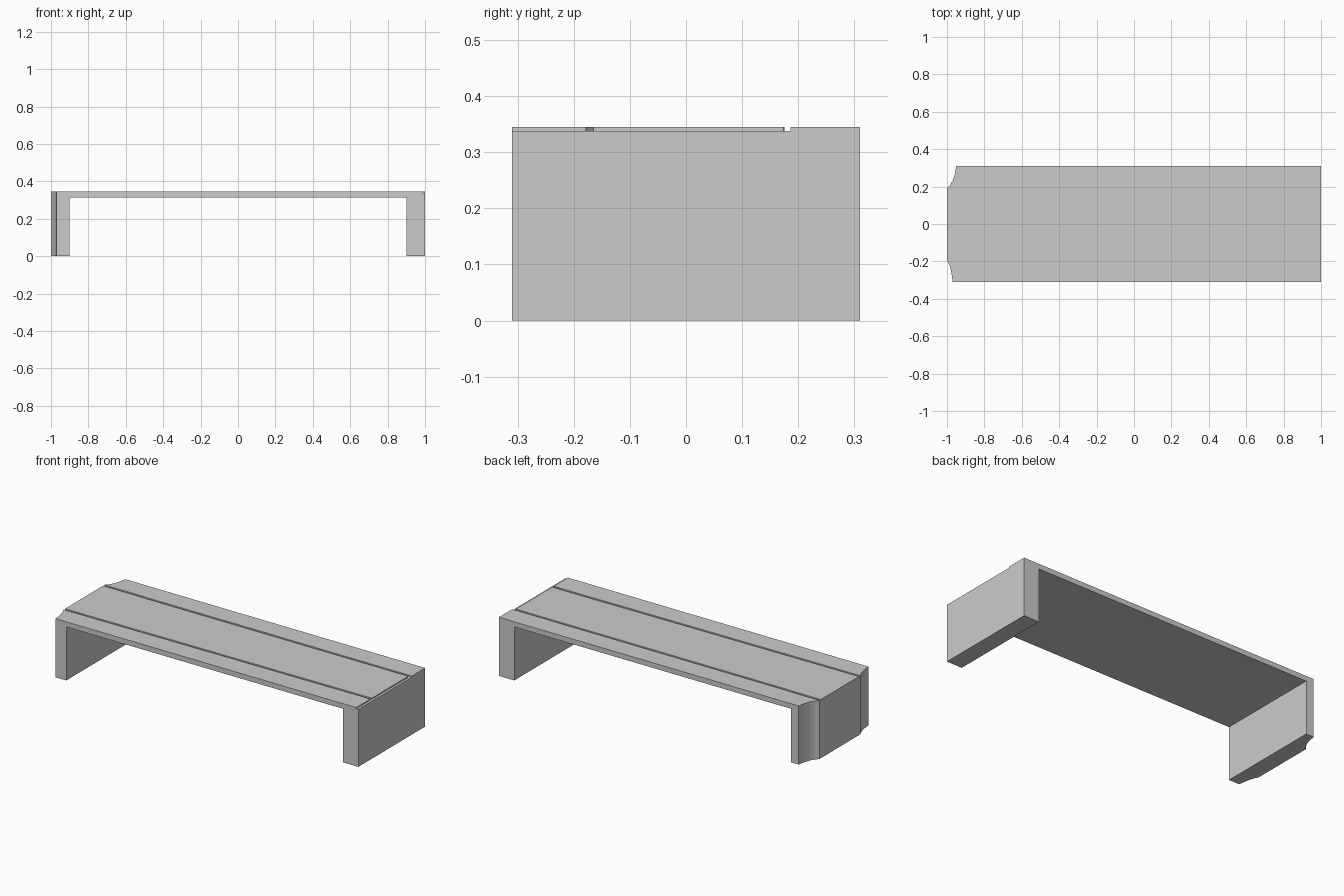
import bpy, bmesh

if "Cube" in bpy.data.objects:
    bpy.data.objects.remove(bpy.data.objects["Cube"])

TOP, FLOOR = 0.345, 0.338   # plank surface and groove floor


def prism(name, outline, z0, z1):
    """Extrude a plan outline (counter-clockwise) from z0 to z1."""
    bm = bmesh.new()
    face = bm.faces.new([bm.verts.new((x, y, z0)) for x, y in outline])
    ext = bmesh.ops.extrude_face_region(bm, geom=[face])
    verts = [g for g in ext["geom"] if isinstance(g, bmesh.types.BMVert)]
    bmesh.ops.translate(bm, verts=verts, vec=(0, 0, z1 - z0))
    bmesh.ops.recalc_face_normals(bm, faces=bm.faces)
    mesh = bpy.data.meshes.new(name)
    bm.to_mesh(mesh)
    bm.free()
    obj = bpy.data.objects.new(name, mesh)
    bpy.context.collection.objects.link(obj)
    return obj


def carve(target, cutter):
    """Subtract the cutter, apply the result and remove the cutter."""
    cutter.hide_render = True
    mod = target.modifiers.new("cut", "BOOLEAN")
    mod.operation = "DIFFERENCE"
    mod.solver = "EXACT"
    mod.object = cutter
    bpy.context.view_layer.objects.active = target
    bpy.ops.object.modifier_apply(modifier=mod.name)
    bpy.data.objects.remove(cutter)


def groove(name, line, width):
    """Band of constant width following a line of (x, y) points."""
    h = width / 2
    outline = [(x, y - h) for x, y in line] + [(x, y + h) for x, y in reversed(line)]
    return prism(name, outline, FLOOR, TOP + 0.05)


# Bench block with the worn left-hand corners
bench = prism("bench", [
    (-0.97, -0.31), (1, -0.31), (1, 0.31), (-0.95, 0.31),
    (-0.957, 0.27), (-0.968, 0.235), (-0.982, 0.21), (-1, 0.19),
    (-1, -0.192), (-0.988, -0.215), (-0.979, -0.245), (-0.973, -0.28)],
    0, TOP)

# Opening between the legs
carve(bench, prism("leg_opening",
                   [(-0.9, -0.5), (0.9, -0.5), (0.9, 0.5), (-0.9, 0.5)], -0.1, 0.315))

# Two grooves between the seat planks
carve(bench, groove("front_groove",
                    [(-1.1, -0.186), (-0.8, -0.184), (0.8, -0.172), (1.1, -0.171)], 0.013))
carve(bench, groove("back_groove",
                    [(-1.1, 0.182), (-0.80, 0.182), (-0.77, 0.180), (1.1, 0.180)], 0.013))

# Shallow step along the right end
carve(bench, prism("end_step",
                   [(0.986, -0.4), (1.1, -0.4), (1.1, 0.184), (0.986, 0.184)],
                   FLOOR, TOP + 0.06))
